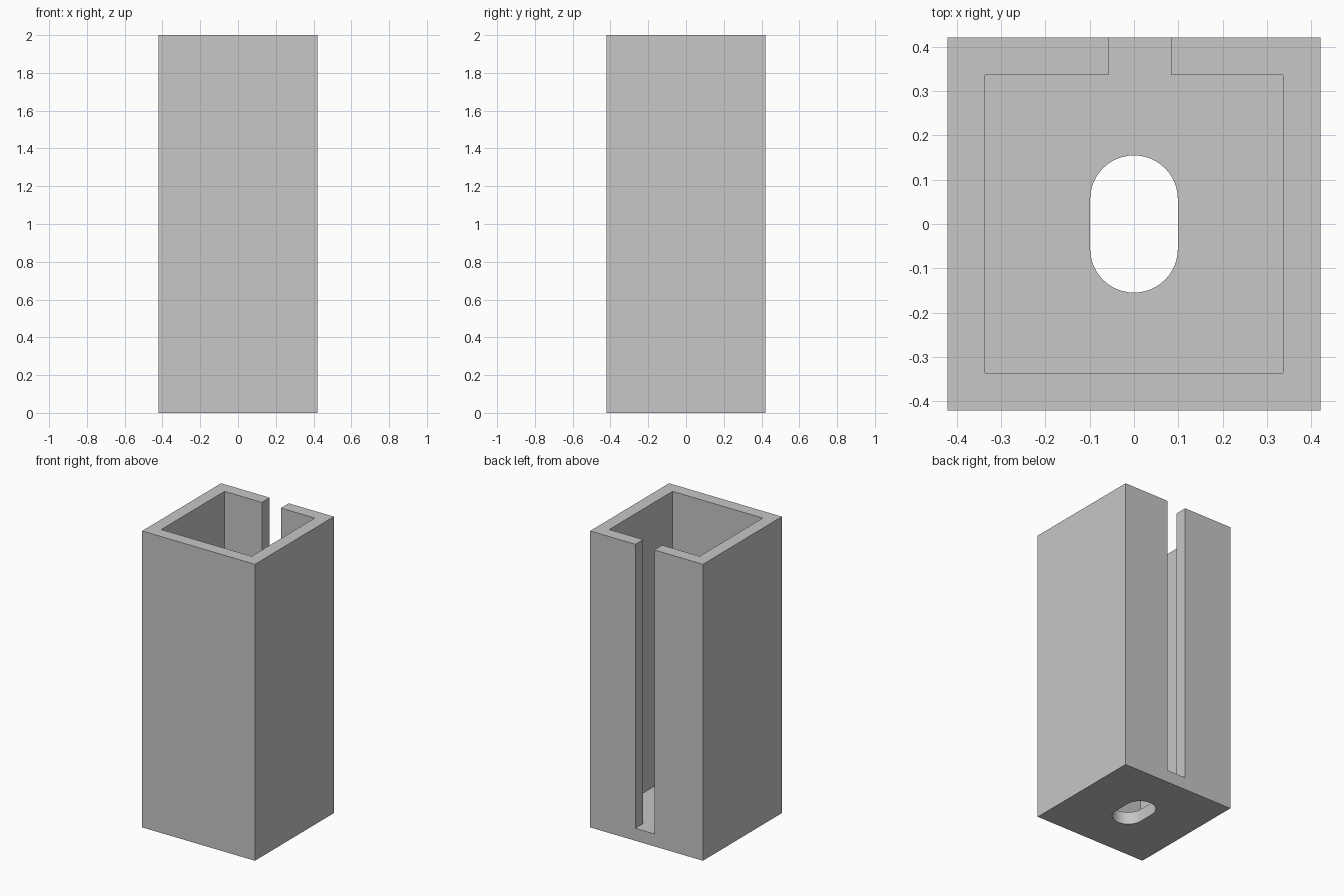
import bpy
import bmesh
import math

if "Cube" in bpy.data.objects:
    bpy.data.objects.remove(bpy.data.objects["Cube"], do_unlink=True)

HALF = 0.421       # half width of the square housing
WALL = 0.084       # wall and floor thickness
HEIGHT = 2.0
INNER = HALF - WALL
SLOT_LEFT, SLOT_RIGHT = 0.084, -0.058
HOLE_R, HOLE_OFFSET = 0.099, 0.056

grey = bpy.data.materials.new("plain grey")
grey.use_nodes = True
colour = (0.57, 0.57, 0.57, 1.0)
grey.diffuse_color = colour
grey.node_tree.nodes["Principled BSDF"].inputs["Base Color"].default_value = colour


def prism(name, outline, bottom, top):
    """Extrude a flat outline upwards into a closed solid."""
    bm = bmesh.new()
    face = bm.faces.new([bm.verts.new((x, y, bottom)) for x, y in outline])
    result = bmesh.ops.extrude_face_region(bm, geom=[face])
    raised = [g for g in result["geom"] if isinstance(g, bmesh.types.BMVert)]
    bmesh.ops.translate(bm, verts=raised, vec=(0, 0, top - bottom))
    bmesh.ops.recalc_face_normals(bm, faces=bm.faces)
    mesh = bpy.data.meshes.new(name)
    bm.to_mesh(mesh)
    bm.free()
    mesh.materials.append(grey)
    obj = bpy.data.objects.new(name, mesh)
    bpy.context.collection.objects.link(obj)
    return obj


def cut(target, cutter):
    """Subtract the cutter from the target, then discard it."""
    cutter.hide_render = True
    mod = target.modifiers.new("cut", "BOOLEAN")
    mod.operation = "DIFFERENCE"
    mod.solver = "EXACT"
    mod.object = cutter
    bpy.context.view_layer.objects.active = target
    bpy.ops.object.modifier_apply(modifier=mod.name)
    bpy.data.objects.remove(cutter, do_unlink=True)


# Square housing
housing = prism("slotted_housing",
                [(-HALF, -HALF), (HALF, -HALF), (HALF, HALF), (-HALF, HALF)],
                0, HEIGHT)

# Open cavity joined with the off-centre slot through the back wall
back = HALF + WALL
cavity = [(-INNER, -INNER), (INNER, -INNER), (INNER, INNER),
          (SLOT_LEFT, INNER), (SLOT_LEFT, back),
          (SLOT_RIGHT, back), (SLOT_RIGHT, INNER), (-INNER, INNER)]
cut(housing, prism("cavity_cutter", cavity, WALL, HEIGHT + WALL))

# Rounded oblong hole through the floor
steps = 24
oblong = []
for start, offset in ((0, HOLE_OFFSET), (math.pi, -HOLE_OFFSET)):
    for i in range(steps + 1):
        a = start + math.pi * i / steps
        oblong.append((HOLE_R * math.cos(a), offset + HOLE_R * math.sin(a)))
cut(housing, prism("hole_cutter", oblong, -WALL, WALL * 2))

# Smooth the hole's rounded ends and keep every corner sharp
bpy.ops.object.select_all(action="DESELECT")
housing.select_set(True)
bpy.context.view_layer.objects.active = housing
bpy.ops.object.shade_smooth_by_angle(angle=math.radians(30))
